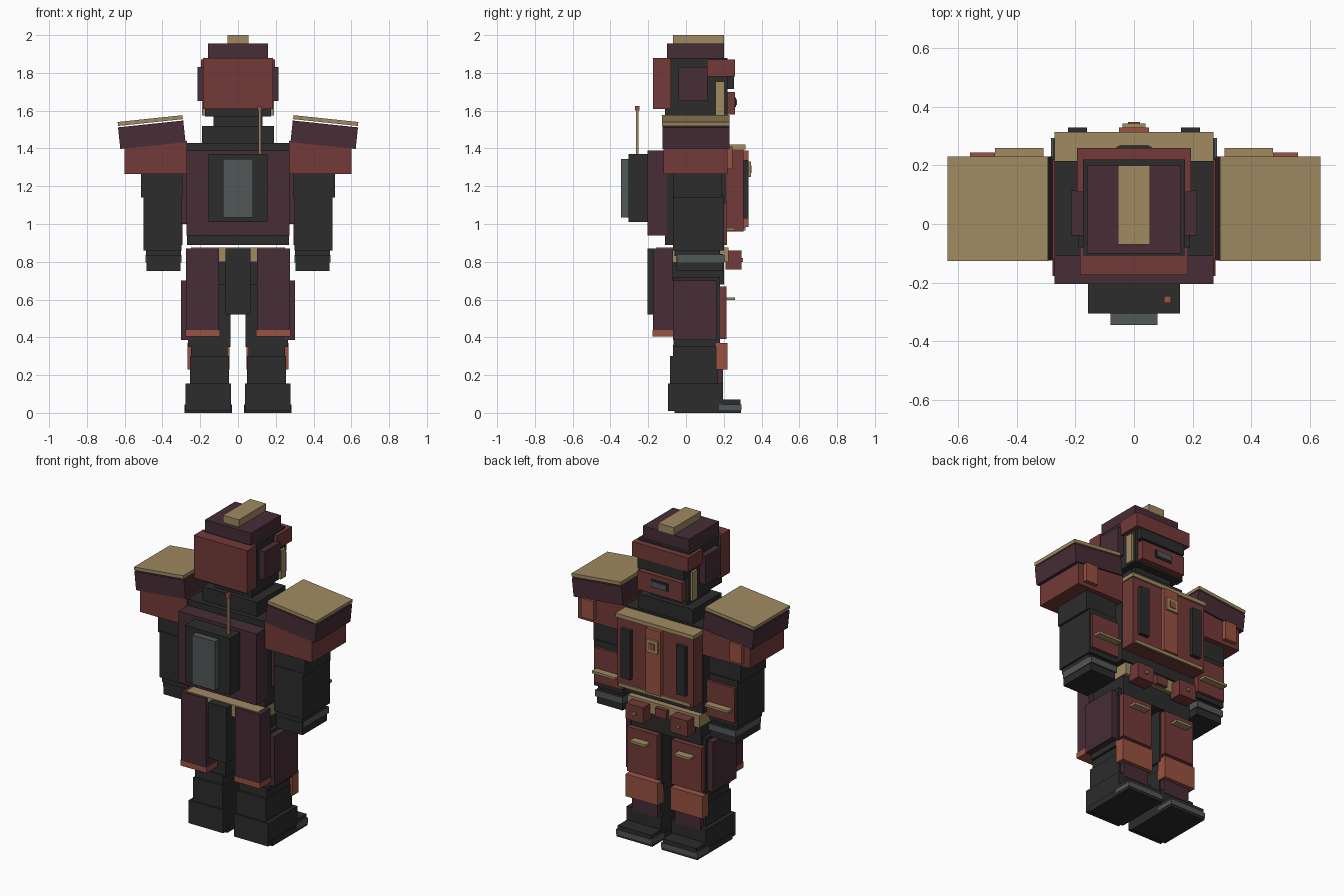
import bpy
import bmesh
from math import radians
from mathutils import Matrix, Vector

default_cube = bpy.data.objects.get("Cube")
if default_cube:
    bpy.data.objects.remove(default_cube, do_unlink=True)


def make_material(name, rgb):
    material = bpy.data.materials.new(name)
    material.use_nodes = True
    colour = (*rgb, 1)
    material.diffuse_color = colour
    shader = material.node_tree.nodes["Principled BSDF"]
    shader.inputs["Base Color"].default_value = colour
    return material


red = make_material("brick red armour", (.17, .042, .040))
orange = make_material("burnt orange trim", (.32, .085, .055))
plum = make_material("dark plum armour", (.062, .026, .036))
dark = make_material("charcoal undersuit", (.025, .025, .025))
grey = make_material("slate grey metal", (.083, .095, .097))
gold = make_material("dull gold trim", (.35, .255, .12))


def block(name, material, x, y, z, tilt=0):
    """Box between the given limits, optionally tilted about the y axis."""
    limits = (x, y, z)
    size = Vector([abs(high - low) for low, high in limits])
    centre = Vector([(low + high) / 2 for low, high in limits])
    bm = bmesh.new()
    bmesh.ops.create_cube(bm, size=1, matrix=Matrix.Diagonal((*size, 1)))
    mesh = bpy.data.meshes.new(name)
    bm.to_mesh(mesh)
    bm.free()
    mesh.materials.append(material)
    part = bpy.data.objects.new(name, mesh)
    part.location = centre
    part.rotation_euler.y = radians(tilt)
    bpy.context.collection.objects.link(part)
    return part


def centre_block(name, material, half_width, y, z):
    return block(name, material, (-half_width, half_width), y, z)


def paired_block(name, material, x, y, z, tilt=0):
    """The same box on both sides of the body."""
    block("left_" + name, material, x, y, z, tilt)
    block("right_" + name, material, (-x[1], -x[0]), y, z, -tilt)


# Head and helmet
centre_block("head_core", dark, half_width=.175, y=(-.11, .22), z=(1.57, 1.88))
centre_block("helmet_cap", plum, half_width=.16, y=(-.10, .20), z=(1.87, 1.955))
centre_block("helmet_crest", gold, half_width=.055, y=(-.07, .20), z=(1.95, 2))
centre_block("helmet_rear", red, half_width=.185, y=(-.175, -.08), z=(1.61, 1.88))
centre_block("helmet_brow", red, half_width=.195, y=(.11, .26), z=(1.78, 1.87))
centre_block("visor", dark, half_width=.16, y=(.20, .255), z=(1.715, 1.78))
centre_block("face_mask", red, half_width=.155, y=(.21, .26), z=(1.58, 1.70))
centre_block("mouth_surround", dark, half_width=.06, y=(.25, .265), z=(1.62, 1.67))
centre_block("mouth_grille", grey, half_width=.05, y=(.26, .27), z=(1.63, 1.66))
paired_block("ear_guard", plum, x=(.17, .215), y=(-.04, .115), z=(1.65, 1.83))
paired_block("cheek_bar", gold, x=(.16, .19), y=(.155, .205), z=(1.575, 1.755))

# Neck and torso
centre_block("neck", dark, half_width=.13, y=(-.05, .17), z=(1.51, 1.58))
centre_block("neck_base", dark, half_width=.19, y=(-.08, .20), z=(1.42, 1.52))
centre_block("torso_core", dark, half_width=.27, y=(-.11, .215), z=(.89, 1.43))
centre_block("rear_torso_plate", plum, half_width=.272, y=(-.205, -.10), z=(.94, 1.39))
paired_block("flank_plate", plum, x=(.26, .305), y=(-.05, .12), z=(1, 1.30))

# Chest armour with trims, vents and badge
centre_block("chest_plate", red, half_width=.265, y=(.20, .305), z=(.96, 1.40))
centre_block("chest_top_trim", gold, half_width=.272, y=(.21, .315), z=(1.395, 1.42))
centre_block("chest_bottom_trim", gold, half_width=.25, y=(.22, .315), z=(.965, .985))
centre_block("chest_stripe", orange, half_width=.052, y=(.30, .33), z=(.985, 1.39))
centre_block("badge_frame", gold, half_width=.04, y=(.32, .343), z=(1.25, 1.33))
centre_block("badge_centre", orange, half_width=.02, y=(.34, .348), z=(1.27, 1.31))
paired_block("chest_vent", dark, x=(.16, .225), y=(.30, .33), z=(1.03, 1.34))

# Backpack and aerial
centre_block("backpack", dark, half_width=.157, y=(-.305, -.20), z=(1.01, 1.37))
centre_block("backpack_panel", grey, half_width=.08, y=(-.345, -.30), z=(1.035, 1.345))
block("aerial_rod", gold, x=(.108, .122), y=(-.265, -.251), z=(1.36, 1.61))
block("aerial_tip", orange, x=(.103, .127), y=(-.27, -.246), z=(1.60, 1.625))

# Shoulders
paired_block("shoulder_guard", red, x=(.27, .60), y=(-.12, .22), z=(1.265, 1.44))
paired_block("shoulder_pad", plum, x=(.283, .63), y=(-.125, .23), z=(1.415, 1.53), tilt=6)
paired_block("shoulder_cap", gold, x=(.292, .637), y=(-.126, .231), z=(1.537, 1.558), tilt=6)
paired_block("shoulder_badge", orange, x=(.475, .56), y=(.21, .245), z=(1.29, 1.41))

# Arms and hands
paired_block("upper_arm", dark, x=(.295, .513), y=(-.065, .19), z=(1.14, 1.30))
paired_block("forearm", dark, x=(.30, .50), y=(-.068, .20), z=(.86, 1.15))
paired_block("forearm_plate", red, x=(.295, .49), y=(.155, .217), z=(.89, 1.11))
paired_block("forearm_bar", gold, x=(.31, .475), y=(.21, .26), z=(.965, .98))
paired_block("wrist", dark, x=(.303, .488), y=(-.06, .18), z=(.83, .87))
paired_block("hand", dark, x=(.305, .485), y=(-.05, .195), z=(.75, .84))
paired_block("knuckle_guard", grey, x=(.30, .49), y=(-.045, .205), z=(.795, .835))

# Belt and hips
centre_block("belt", gold, half_width=.25, y=(-.16, .225), z=(.80, .875))
centre_block("pelvis", dark, half_width=.245, y=(-.11, .20), z=(.68, .81))
centre_block("belt_buckle", red, half_width=.04, y=(.21, .25), z=(.805, .86))
paired_block("belt_pouch", red, x=(.095, .215), y=(.21, .293), z=(.76, .86))
paired_block("pouch_clasp", gold, x=(.145, .165), y=(.29, .303), z=(.80, .82))
centre_block("rear_hip_flap", dark, half_width=.065, y=(-.205, -.10), z=(.52, .87))
paired_block("rear_skirt", plum, x=(.10, .275), y=(-.175, -.07), z=(.43, .87))
paired_block("rear_skirt_hem", orange, x=(.095, .278), y=(-.178, -.067), z=(.405, .44))
paired_block("side_skirt", plum, x=(.25, .303), y=(-.07, .165), z=(.385, .70))

# Legs
paired_block("thigh", dark, x=(.04, .265), y=(-.065, .18), z=(.35, .72))
paired_block("thigh_plate", red, x=(.05, .26), y=(.17, .215), z=(.39, .67))
paired_block("thigh_bar", gold, x=(.10, .21), y=(.21, .26), z=(.597, .612))
paired_block("knee_joint", dark, x=(.055, .25), y=(-.07, .17), z=(.29, .36))
paired_block("knee_guard", orange, x=(.045, .268), y=(.16, .22), z=(.23, .37))
paired_block("shin", dark, x=(.047, .255), y=(-.085, .17), z=(.15, .30))
paired_block("shin_plate", plum, x=(.06, .24), y=(.145, .197), z=(.14, .30))

# Boots
paired_block("boot", dark, x=(.037, .277), y=(-.095, .195), z=(.01, .155))
paired_block("boot_sole", dark, x=(.033, .282), y=(-.06, .29), z=(0, .04))
paired_block("boot_toe", dark, x=(.04, .275), y=(.12, .288), z=(.03, .07))
paired_block("toe_band", grey, x=(.031, .284), y=(.175, .293), z=(.015, .045))
